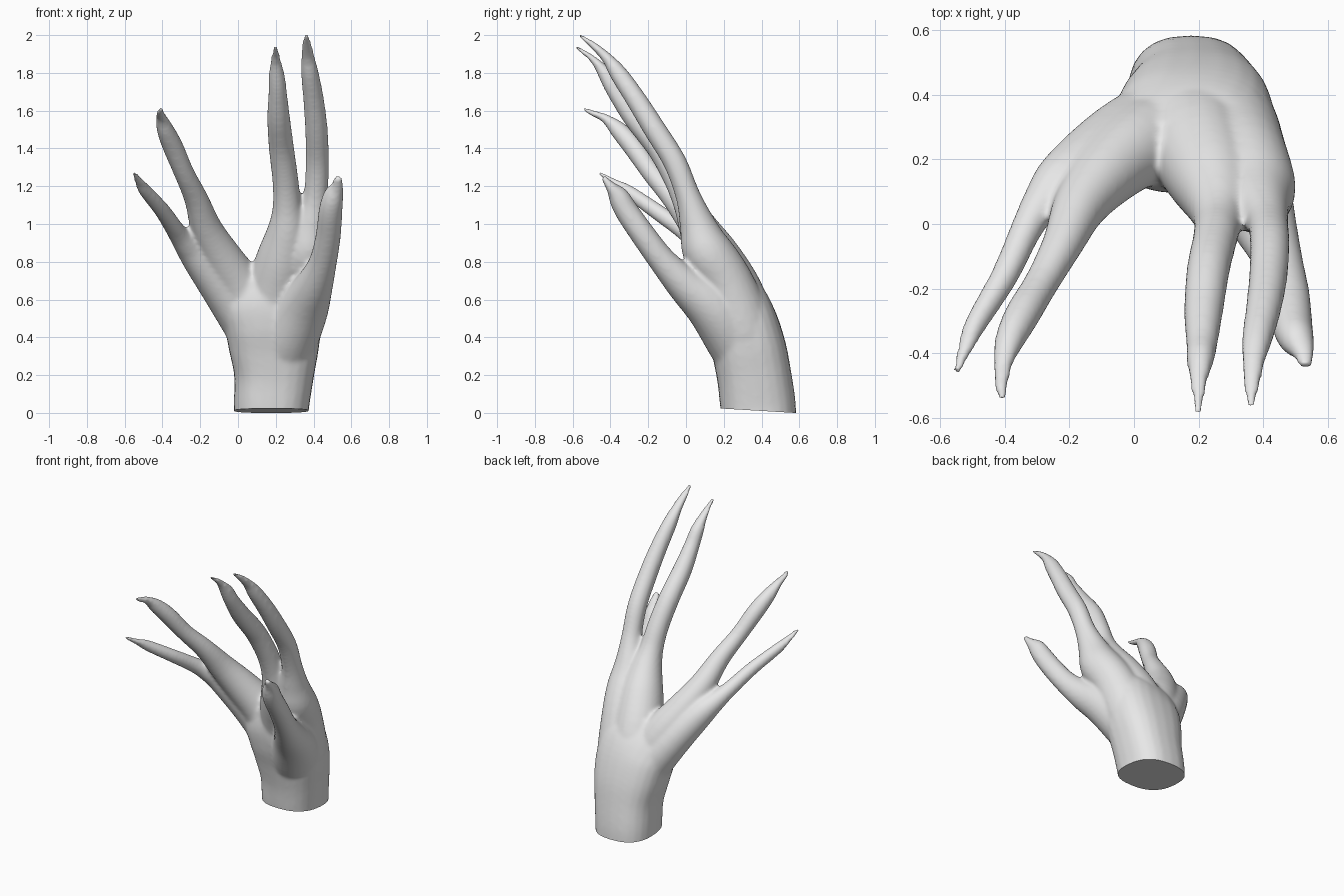
import bpy, bmesh, math
from mathutils import Vector

cube = bpy.data.objects.get("Cube")
if cube:
    bpy.data.objects.remove(cube, do_unlink=True)

skin = bpy.data.materials.new("pale grey")
skin.use_nodes = True
skin.diffuse_color = (0.8, 0.8, 0.8, 1)
skin.node_tree.nodes["Principled BSDF"].inputs["Base Color"].default_value = (0.8, 0.8, 0.8, 1)

SIDES, STEPS = 24, 4


def spline(points):
    """Smooth path through (x, y, z, radius, flatness) points."""
    pts = [Vector(p if len(p) == 5 else (*p, 1.0)) for p in points]
    pts = [2 * pts[0] - pts[1]] + pts + [2 * pts[-1] - pts[-2]]
    path = []
    for a, b, c, d in zip(pts, pts[1:], pts[2:], pts[3:]):
        for i in range(STEPS):
            t = i / STEPS
            path.append(b + (c - a) * (t / 2) + (2 * a - 5 * b + 4 * c - d) * (t * t / 2)
                        + (3 * b - a - 3 * c + d) * (t ** 3 / 2))
    return path + [pts[-2]]


def sweep(bm, points, power=1.0):
    """Closed tube of rings along the path; a power below 1 squares the rings."""
    path = spline(points)
    rings = []
    for i, p in enumerate(path):
        ahead = Vector(path[min(i + 1, len(path) - 1)][:3])
        behind = Vector(path[max(i - 1, 0)][:3])
        turn = Vector((0, 0, 1)).rotation_difference(ahead - behind)
        ring = []
        for s in range(SIDES):
            u, v = [math.copysign(abs(f) ** power, f) for f in
                    (math.cos(math.tau * s / SIDES), math.sin(math.tau * s / SIDES))]
            ring.append(bm.verts.new(Vector(p[:3]) + turn @ Vector((u, v * p[4], 0)) * p[3]))
        rings.append(ring)
    for low, high in zip(rings, rings[1:]):
        for s in range(SIDES):
            n = (s + 1) % SIDES
            bm.faces.new((low[s], low[n], high[n], high[s]))
    bm.faces.new(rings[0][::-1])
    bm.faces.new(rings[-1])


# Each path runs from the wrist or palm to the nail tip
wrist = [(.175, .39, -.06, .195), (.178, .38, .05, .2), (.19, .36, .2, .212, .93),
         (.19, .33, .35, .24, .82), (.18, .285, .5, .255, .74), (.145, .245, .62, .24, .66),
         (.11, .215, .74, .16, .62)]
pinky = [(.15, .35, .25, .13), (.1, .32, .4, .14), (-.05, .25, .62, .122), (-.21, .145, .82, .09),
         (-.28, .07, .9, .065), (-.33, -.01, .965, .05), (-.40, -.16, 1.07, .043),
         (-.49, -.31, 1.175, .035), (-.52, -.38, 1.22, .027, .7), (-.55, -.46, 1.27, .014, .7)]
ring = [(.17, .34, .28, .14), (.14, .3, .42, .15), (.02, .245, .65, .13), (-.08, .165, .81, .11),
        (-.165, .06, .97, .085), (-.22, -.06, 1.13, .064), (-.285, -.18, 1.27, .054),
        (-.345, -.28, 1.41, .055), (-.385, -.36, 1.5, .046),
        (-.405, -.43, 1.56, .032, .75), (-.41, -.49, 1.585, .024, .7), (-.41, -.545, 1.61, .016, .6)]
middle = [(.2, .35, .25, .16), (.2, .31, .4, .18), (.2, .25, .62, .165), (.24, .15, .82, .142),
          (.262, .07, .97, .107), (.26, .01, 1.1, .076), (.25, -.05, 1.24, .069),
          (.23, -.14, 1.4, .067), (.215, -.27, 1.56, .061), (.21, -.37, 1.7, .049),
          (.205, -.42, 1.785, .043), (.2, -.49, 1.87, .028, .7), (.2, -.585, 1.94, .015, .6)]
index = [(.24, .35, .25, .15), (.28, .3, .45, .165), (.335, .21, .7, .14), (.37, .11, .86, .132),
         (.39, .06, 1.0, .095), (.412, .01, 1.15, .066), (.42, -.06, 1.33, .062),
         (.415, -.165, 1.5, .06), (.40, -.265, 1.66, .055), (.38, -.36, 1.8, .047),
         (.37, -.42, 1.88, .037, .8), (.365, -.49, 1.945, .028, .7), (.36, -.565, 2.0, .015, .6)]
thumb = [(.21, .36, .2, .14), (.26, .27, .38, .16), (.34, .145, .55, .14), (.405, -.005, .68, .1),
         (.45, -.12, .8, .074), (.478, -.225, .94, .067), (.49, -.315, 1.07, .063),
         (.505, -.36, 1.15, .054), (.525, -.40, 1.2, .035, .8), (.53, -.44, 1.25, .021, .7)]

bm = bmesh.new()
sweep(bm, wrist, power=0.8)
for finger in (pinky, ring, middle, index, thumb):
    sweep(bm, finger)
bmesh.ops.recalc_face_normals(bm, faces=bm.faces)
mesh = bpy.data.meshes.new("hand")
bm.to_mesh(mesh)
bm.free()
hand = bpy.data.objects.new("hand", mesh)
bpy.context.collection.objects.link(hand)

# Fuse the overlapping tubes into one soft skin
fuse = hand.modifiers.new("fuse", 'REMESH')
fuse.mode = 'VOXEL'
fuse.voxel_size = 0.011
soften = hand.modifiers.new("soften", 'SMOOTH')
soften.factor = 0.5
soften.iterations = 12
bpy.context.view_layer.update()
fused = bpy.data.meshes.new_from_object(hand.evaluated_get(bpy.context.evaluated_depsgraph_get()))
hand.modifiers.clear()
hand.data = fused

# Flat, slightly tilted cut at the wrist
bm = bmesh.new()
bm.from_mesh(fused)
cut = bmesh.ops.bisect_plane(bm, geom=bm.verts[:] + bm.edges[:] + bm.faces[:],
                             plane_co=(0, .575, 0), plane_no=(0, .06, 1), clear_inner=True)
rim = [e for e in cut["geom_cut"] if isinstance(e, bmesh.types.BMEdge)]
bmesh.ops.holes_fill(bm, edges=rim, sides=0)
bmesh.ops.recalc_face_normals(bm, faces=bm.faces)
bm.to_mesh(fused)
bm.free()

fused.materials.clear()
fused.materials.append(skin)
bpy.ops.object.select_all(action='DESELECT')
hand.select_set(True)
bpy.context.view_layer.objects.active = hand
bpy.ops.object.shade_smooth_by_angle(angle=math.radians(50))
